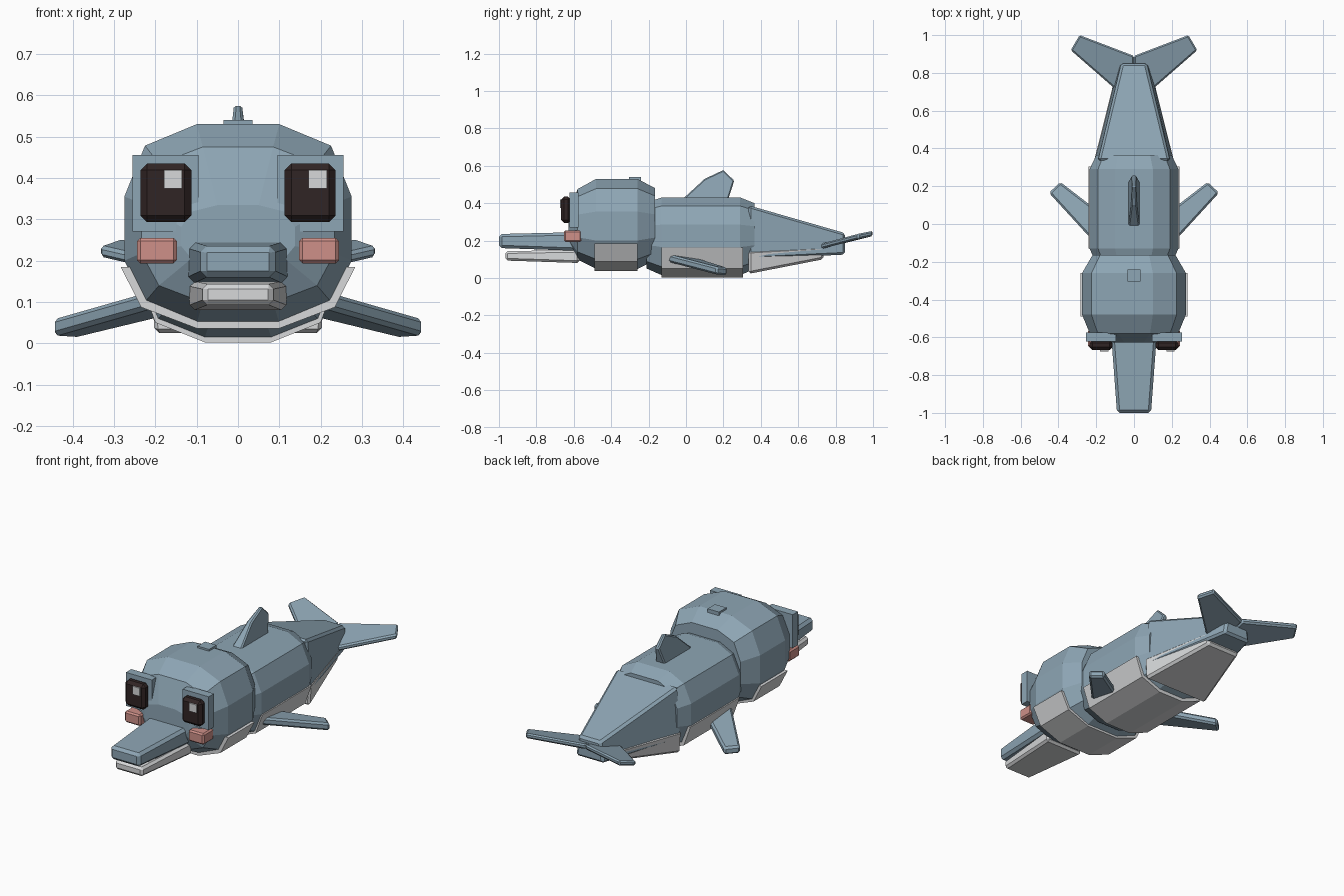
import bpy, bmesh
from mathutils import Vector

old = bpy.data.objects.get("Cube")
if old:
    bpy.data.objects.remove(old, do_unlink=True)


def material(name, rgb):
    m = bpy.data.materials.new(name)
    m.use_nodes = True
    m.diffuse_color = (*rgb, 1)
    m.node_tree.nodes["Principled BSDF"].inputs["Base Color"].default_value = (*rgb, 1)
    return m


BLUE = material("slate blue", (0.27, 0.38, 0.46))
WHITE = material("belly white", (0.68, 0.69, 0.7))
PINK = material("cheek pink", (0.62, 0.28, 0.25))
DARK = material("eye brown", (0.03, 0.018, 0.018))


def loft(name, rings, mat, bevel=0.0):
    """Skin a row of equal-length point rings and cap both ends."""
    bm = bmesh.new()
    rows = [[bm.verts.new(p) for p in ring] for ring in rings]
    n = len(rows[0])
    for a, b in zip(rows, rows[1:]):
        for i in range(n):
            j = (i + 1) % n
            bm.faces.new((a[i], a[j], b[j], b[i]))
    bm.faces.new(rows[0])
    bm.faces.new(rows[-1])
    bmesh.ops.recalc_face_normals(bm, faces=bm.faces)
    mesh = bpy.data.meshes.new(name)
    bm.to_mesh(mesh)
    bm.free()
    mesh.materials.append(mat)
    obj = bpy.data.objects.new(name, mesh)
    bpy.context.collection.objects.link(obj)
    if bevel:
        mod = obj.modifiers.new("Bevel", "BEVEL")
        mod.width = bevel
        mod.segments = 1
        mod.limit_method = 'ANGLE'
    return obj


def section(half, y, sx=1.0, sz=1.0, mid=0.0):
    """Mirror a half outline across x and scale it about height mid."""
    full = half + [(-x, z) for x, z in reversed(half)]
    return [(x * sx, y, mid + (z - mid) * sz) for x, z in full]


def taper(name, front, back, mat, bevel=0.0):
    """Centred block; each end is (y, half width top, half width bottom, low, high)."""
    rings = [section([(t, hi), (b, lo)], y) for y, t, b, lo, hi in (front, back)]
    return loft(name, rings, mat, bevel)


def box(name, xs, ys, zs, mat, bevel=0.0):
    rings = [[(xs[0], y, zs[0]), (xs[1], y, zs[0]), (xs[1], y, zs[1]), (xs[0], y, zs[1])]
             for y in ys]
    return loft(name, rings, mat, bevel)


def slab(name, points, thick, mat, bevel):
    """Fin with a flat outline and a vertical thickness."""
    rings = [[Vector(p) + Vector((0, 0, s * thick / 2)) for p in points] for s in (-1, 1)]
    return loft(name, rings, mat, bevel)


# Head: faceted barrel with a blunt face
head = [(0.1, 0.53), (0.225, 0.478), (0.275, 0.355), (0.275, 0.2), (0.225, 0.1), (0.1, 0.048)]
loft("head", [section(head, -0.628, 0.5, 0.3, 0.25),
              section(head, -0.58, 0.85, 0.78, 0.28),
              section(head, -0.48), section(head, -0.26),
              section(head, -0.165, 0.8, 0.8, 0.28)], BLUE)
head_band = [(0.284, 0.185), (0.234, 0.087), (0.1, 0.036)]
loft("head_belly", [section(head_band, y) for y in (-0.49, -0.26)], WHITE)
box("blowhole", (-0.035, 0.035), (-0.305, -0.24), (0.51, 0.54), BLUE)

# Body
body = [(0.1, 0.43), (0.19, 0.385), (0.235, 0.285), (0.235, 0.165), (0.193, 0.06), (0.08, 0.015)]
loft("body", [section(body, -0.21, 0.85, 0.85, 0.25), section(body, -0.13),
              section(body, 0.29), section(body, 0.365, 0.85, 0.85, 0.23)], BLUE)
body_band = [(0.241, 0.162), (0.2, 0.05), (0.08, 0.002)]
loft("body_belly", [section(body_band, y) for y in (-0.13, 0.305)], WHITE)

# Tail
taper("tail", (0.335, 0.19, 0.21, 0.1, 0.388), (0.85, 0.066, 0.085, 0.125, 0.24), BLUE, 0.012)
taper("tail_belly", (0.335, 0.212, 0.205, 0.022, 0.145),
      (0.735, 0.112, 0.1, 0.1, 0.168), WHITE, 0.012)

# Snout and jaw
taper("snout", (-1.0, 0.09, 0.09, 0.16, 0.235), (-0.57, 0.122, 0.122, 0.145, 0.245), BLUE, 0.015)
taper("jaw", (-0.965, 0.085, 0.085, 0.093, 0.143), (-0.57, 0.118, 0.118, 0.08, 0.15), WHITE, 0.012)

# Dorsal fin: side outline, thin at the top edge
outline = [(-0.02, 0.42, 0.03), (0.1, 0.53, 0.014), (0.2, 0.577, 0.01),
           (0.258, 0.52, 0.012), (0.225, 0.42, 0.03)]
loft("dorsal_fin", [[(s * w, y, z) for y, z, w in outline] for s in (-1, 1)], BLUE, 0.006)

# Paired parts
for side, s in (("left", 1), ("right", -1)):
    def span(a, b):
        return sorted((s * a, s * b))

    fin = [(0.18, -0.13, 0.115), (0.45, 0.165, 0.038), (0.39, 0.222, 0.034), (0.18, 0.06, 0.085)]
    slab(side + "_flipper", [(s * x, y, z) for x, y, z in fin], 0.042, BLUE, 0.01)
    fluke = [(0, 0.66, 0.15), (0.1, 0.715, 0.168), (0.335, 0.92, 0.222),
             (0.288, 1.0, 0.238), (0, 0.89, 0.212)]
    slab(side + "_fluke", [(s * x, y, z) for x, y, z in fluke], 0.028, BLUE, 0.008)
    box(side + "_brow", span(0.095, 0.255), (-0.622, -0.575), (0.27, 0.456), BLUE)
    box(side + "_eye", span(0.113, 0.236), (-0.667, -0.615), (0.293, 0.435), DARK, 0.016)
    box(side + "_cheek", span(0.148, 0.244), (-0.652, -0.56), (0.193, 0.255), PINK, 0.008)
    # Glints both sit toward the same side
    x = 0.193 if s > 0 else -0.157
    box(side + "_glint", (x - 0.022, x + 0.022), (-0.674, -0.666), (0.374, 0.419), WHITE)
